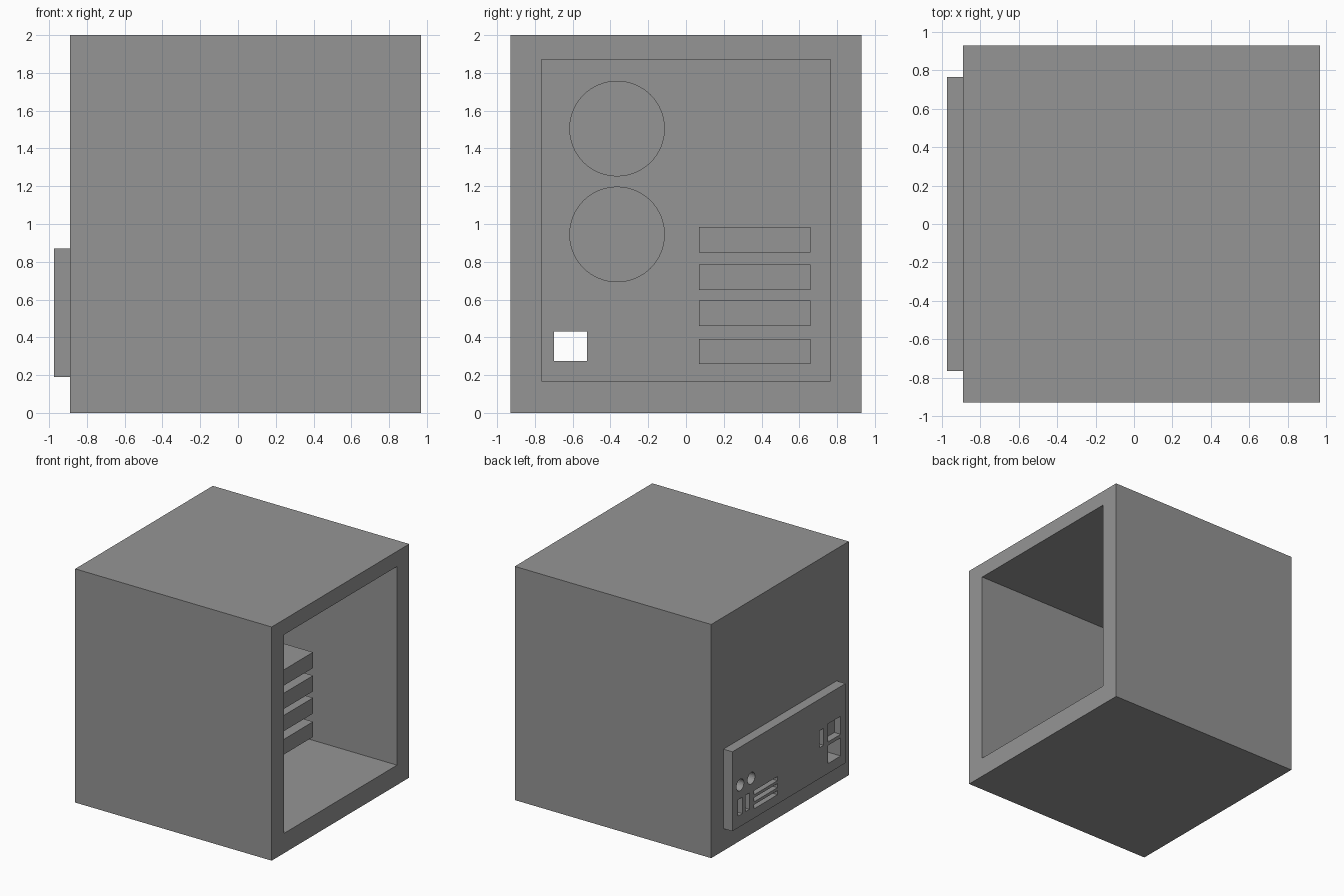
import bpy, math

if "Cube" in bpy.data.objects:
    bpy.data.objects.remove(bpy.data.objects["Cube"])

grey = bpy.data.materials.new("case grey")
grey.diffuse_color = (0.30, 0.30, 0.30, 1)
grey.use_nodes = True
grey.node_tree.nodes["Principled BSDF"].inputs["Base Color"].default_value = grey.diffuse_color

BODY_L, BODY_R = -0.89, 0.97   # left and right faces of the case
INNER = -0.76                  # inner back wall of the cavity
PANEL_L = -0.975               # outer face of the port panel


def box(name, x, y, z):
    """Box from (min, max) ranges on each axis."""
    r = (x, y, z)
    bpy.ops.mesh.primitive_cube_add(size=1, location=[(a + b) / 2 for a, b in r])
    ob = bpy.context.object
    ob.name = name
    ob.scale = [b - a for a, b in r]
    bpy.ops.object.transform_apply(location=False, rotation=False, scale=True)
    ob.data.materials.append(grey)
    return ob


def rod(name, x, y, z, radius, sides=32):
    """Cylinder lying along x."""
    bpy.ops.mesh.primitive_cylinder_add(
        vertices=sides, radius=radius, depth=x[1] - x[0],
        location=((x[0] + x[1]) / 2, y, z), rotation=(0, math.pi / 2, 0))
    ob = bpy.context.object
    ob.name = name
    bpy.ops.object.transform_apply(location=False, rotation=True, scale=True)
    ob.data.materials.append(grey)
    return ob


def cut(target, cutter):
    """Subtract the cutter, then remove it."""
    m = target.modifiers.new("cut", 'BOOLEAN')
    m.operation, m.solver, m.object = 'DIFFERENCE', 'EXACT', cutter
    bpy.context.view_layer.objects.active = target
    bpy.ops.object.modifier_apply(modifier=m.name)
    bpy.data.objects.remove(cutter, do_unlink=True)


# Case: block hollowed from the right side
case = box("case", (BODY_L, BODY_R), (-0.93, 0.93), (0, 2))
cut(case, box("cavity", (INNER, 1.2), (-0.765, 0.765), (0.17, 1.87)))

# Port panel on the left side
panel = box("port_panel", (PANEL_L, BODY_L), (-0.765, 0.765), (0.19, 0.87))

# Square opening running through the panel and the case wall
for part in (panel, case):
    cut(part, box("opening", (-1.2, -0.6), (-0.70, -0.525), (0.275, 0.43)))

# Shallow sockets: square, narrow uprights and three long slots
pocket = (-1.1, -0.915)
sockets = [((-0.70, -0.525), (0.46, 0.615)),
           ((-0.468, -0.413), (0.455, 0.60)),
           ((0.63, 0.686), (0.29, 0.43)),
           ((0.535, 0.59), (0.29, 0.43))]
sockets += [((0.155, 0.47), (z, z + 0.035)) for z in (0.27, 0.33, 0.39)]
for y, z in sockets:
    cut(panel, box("socket", pocket, y, z))

# Round sockets
for y in (0.66, 0.51):
    cut(panel, rod("round_socket", pocket, y, 0.546, 0.05, 24))

# Two round fans on the inner back wall
for i, z in enumerate((1.505, 0.945)):
    fan = rod(f"fan_{i + 1}", (INNER - 0.02, -0.55), -0.365, z, 0.253, 64)
    bpy.ops.object.shade_smooth_by_angle()

# Four expansion cards reaching forward from the back wall
for i, (z0, z1) in enumerate(((0.26, 0.39), (0.46, 0.595), (0.65, 0.785), (0.85, 0.985))):
    box(f"card_{i + 1}", (INNER - 0.02, 0.25), (0.068, 0.658), (z0, z1))
